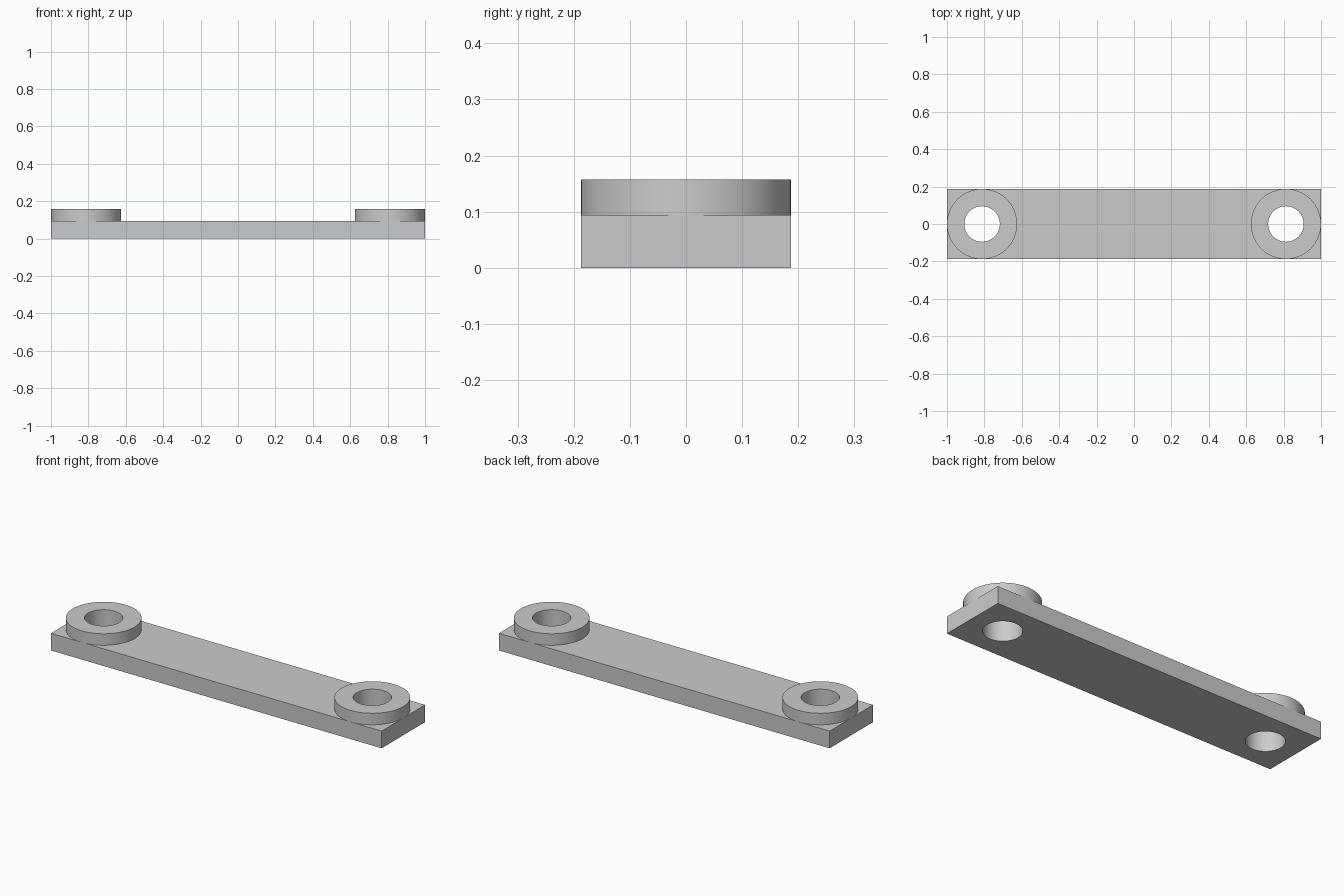
import bpy
import math

cube = bpy.data.objects.get("Cube")
if cube:
    bpy.data.objects.remove(cube, do_unlink=True)

LENGTH, WIDTH = 2.0, 0.375
PLATE_TOP, BOSS_TOP = 0.094, 0.157
BOSS_R, HOLE_R = WIDTH / 2, 0.095
BOSS_X = LENGTH / 2 - BOSS_R
SEGMENTS = 96

grey = bpy.data.materials.new("light_grey")
grey.use_nodes = True
colour = (0.6, 0.6, 0.6, 1)
grey.diffuse_color = colour
grey.node_tree.nodes["Principled BSDF"].inputs["Base Color"].default_value = colour


def cylinder(name, radius, x, bottom, top):
    bpy.ops.mesh.primitive_cylinder_add(
        vertices=SEGMENTS, radius=radius, depth=top - bottom,
        location=(x, 0, (bottom + top) / 2))
    obj = bpy.context.object
    obj.name = name
    obj.data.materials.append(grey)
    return obj


def drill(obj, cutter):
    bpy.context.view_layer.objects.active = obj
    mod = obj.modifiers.new("hole", 'BOOLEAN')
    mod.operation = 'DIFFERENCE'
    mod.solver = 'EXACT'
    mod.object = cutter
    bpy.ops.object.modifier_apply(modifier=mod.name)


# Flat rectangular bar
bpy.ops.mesh.primitive_cube_add(size=1, location=(0, 0, PLATE_TOP / 2))
plate = bpy.context.object
plate.name = "plate"
plate.scale = (LENGTH, WIDTH, PLATE_TOP)
bpy.ops.object.transform_apply(location=False, rotation=False, scale=True)
plate.data.materials.append(grey)
parts = [plate]

# Round boss at each end, with a hole through boss and plate
for side, x in (("left", BOSS_X), ("right", -BOSS_X)):
    boss = cylinder(side + "_boss", BOSS_R, x, PLATE_TOP, BOSS_TOP)
    cutter = cylinder(side + "_drill", HOLE_R, x, -0.1, BOSS_TOP + 0.1)
    drill(plate, cutter)
    drill(boss, cutter)
    bpy.data.objects.remove(cutter, do_unlink=True)
    parts.append(boss)

# Smooth round walls, sharp rims
bpy.ops.object.select_all(action='DESELECT')
for part in parts:
    part.select_set(True)
bpy.context.view_layer.objects.active = plate
bpy.ops.object.shade_smooth_by_angle(angle=math.radians(30))
